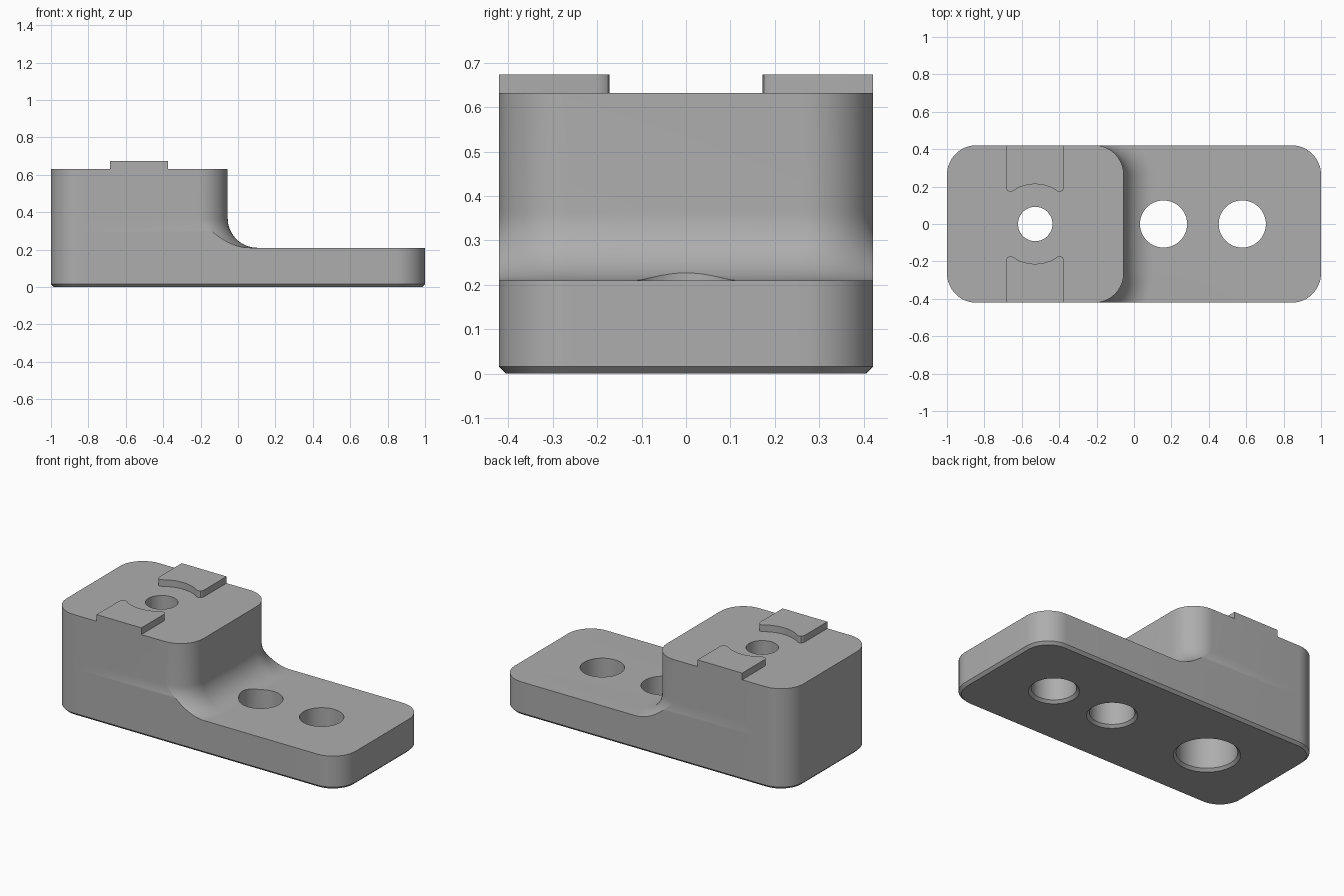
import bpy, bmesh
from math import sin, cos, pi, sqrt

if "Cube" in bpy.data.objects:
    bpy.data.objects.remove(bpy.data.objects["Cube"], do_unlink=True)

# Main dimensions
HALF_Y, CORNER, CHAMFER = 0.421, 0.158, 0.016
FLANGE_Z, TOP_Z, PAD_Z = 0.21, 0.632, 0.674
BLOCK_X, FILLET = -0.055, 0.158
ARC_STEPS, HOLE_SIDES = 16, 64

grey = bpy.data.materials.new("plain grey")
grey.use_nodes = True
grey.diffuse_color = (0.42, 0.42, 0.42, 1)
grey.node_tree.nodes["Principled BSDF"].inputs["Base Color"].default_value = grey.diffuse_color


def make_object(name, bm):
    bmesh.ops.recalc_face_normals(bm, faces=bm.faces)
    mesh = bpy.data.meshes.new(name)
    bm.to_mesh(mesh)
    bm.free()
    mesh.materials.append(grey)
    obj = bpy.data.objects.new(name, mesh)
    bpy.context.collection.objects.link(obj)
    return obj


def loft(bm, rings):
    """Skin closed rings of points and cap both ends."""
    rows = [[bm.verts.new(p) for p in ring] for ring in rings]
    n = len(rows[0])
    for low, high in zip(rows, rows[1:]):
        for i in range(n):
            j = (i + 1) % n
            bm.faces.new((low[i], low[j], high[j], high[i]))
    bm.faces.new(rows[0][::-1])
    bm.faces.new(rows[-1])


def section(z, right, inset=0, grow=0):
    """Rounded plan; the right end may grow outwards, trimmed by the sides."""
    core = HALF_Y - CORNER
    r = CORNER - inset
    angles = [pi / 2 * i / ARC_STEPS for i in range(ARC_STEPS + 1)]
    half = [(core + r * sin(a), r * sin(a)) for a in angles]
    rows = [(-y, s) for y, s in reversed(half)] + half
    right_end = [(right - CORNER + sqrt(max((r + grow) ** 2 - s * s, 0)), y, z) for y, s in rows]
    left_end = [(-1 + CORNER - sqrt(max(r * r - s * s, 0)), y, z) for y, s in reversed(rows)]
    return right_end + left_end


# Body: chamfered flange, blend and upright block in one skin
rings = [section(0, 1, inset=CHAMFER), section(CHAMFER, 1), section(FLANGE_Z, 1)]
for i in range(ARC_STEPS + 1):
    a = pi / 2 * i / ARC_STEPS
    rings.append(section(FLANGE_Z + FILLET * (1 - cos(a)), BLOCK_X, grow=FILLET * (1 - sin(a))))
rings.append(section(TOP_Z, BLOCK_X))
bm = bmesh.new()
loft(bm, rings)
body = make_object("stepped_body", bm)


# Holes: flared at the underside, the block hole with a wide pocket below
def bore(bm, x, profile):
    turns = [2 * pi * i / HOLE_SIDES for i in range(HOLE_SIDES)]
    loft(bm, [[(x + r * cos(t), r * sin(t), z) for t in turns] for r, z in profile])


def flared(r, *rest):
    return [(r + 2 * CHAMFER, -CHAMFER), (r, CHAMFER), *rest]


bm = bmesh.new()
for x in (0.158, 0.579):
    bore(bm, x, flared(0.126, (0.126, 0.5)))
bore(bm, -0.528, flared(0.171, (0.171, 0.42), (0.092, 0.42), (0.092, 0.8)))
cutter = make_object("hole_cutter", bm)
cutter.hide_render = True

cut = body.modifiers.new("holes", "BOOLEAN")
cut.operation, cut.solver, cut.object = "DIFFERENCE", "EXACT", cutter
bpy.context.view_layer.objects.active = body
body.select_set(True)
bpy.ops.object.modifier_apply(modifier=cut.name)
bpy.data.objects.remove(cutter, do_unlink=True)


# Locating pads: rounded inner corners and an arc around the hole
half_profile = [(0.155, HALF_Y), (0.155, 0.2), (0.152, 0.186), (0.145, 0.176),
                (0.134, 0.172), (0.122, 0.174), (0.11, 0.181)]
arc = [(0.1 * (1 - i / 8), sqrt(0.213 ** 2 - (0.1 * (1 - i / 8)) ** 2)) for i in range(9)]
outline = half_profile + arc
outline += [(-x, y) for x, y in reversed(outline[:-1])]
parts = [body]
for name, side in (("front_pad", -1), ("back_pad", 1)):
    bm = bmesh.new()
    loft(bm, [[(-0.529 + x, side * y, z) for x, y in outline] for z in (TOP_Z, PAD_Z)])
    parts.append(make_object(name, bm))

# Smooth curved walls, crisp edges
bpy.ops.object.select_all(action="DESELECT")
for part in parts:
    part.select_set(True)
bpy.context.view_layer.objects.active = body
bpy.ops.object.shade_smooth_by_angle(angle=pi / 6)
